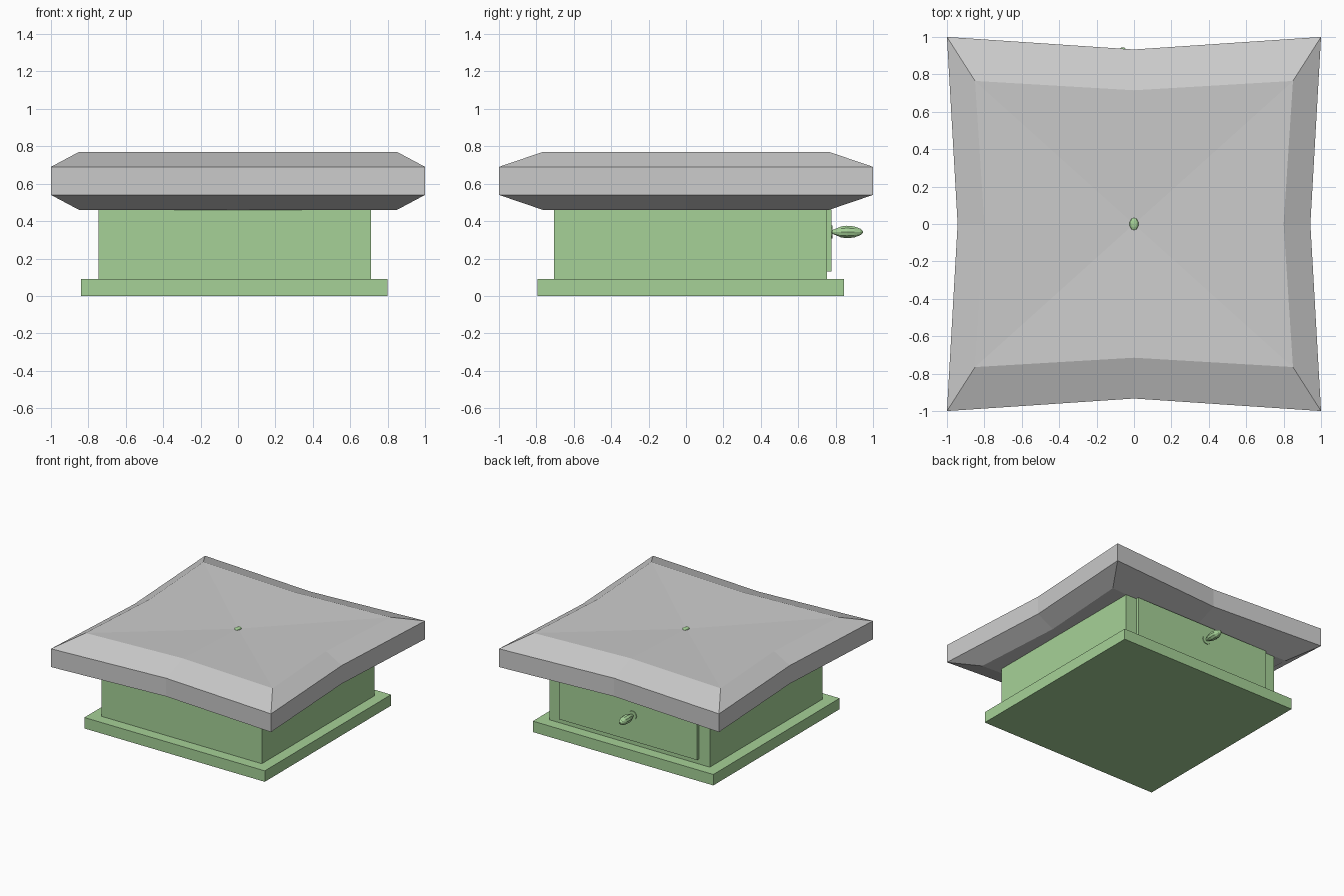
import bpy, bmesh, math
from mathutils import Matrix

if "Cube" in bpy.data.objects:
    bpy.data.objects.remove(bpy.data.objects["Cube"])

green = bpy.data.materials.new("green_wood")
green.diffuse_color = (0.38, 0.64, 0.31, 1)
green.use_nodes = True
green.node_tree.nodes["Principled BSDF"].inputs["Base Color"].default_value = green.diffuse_color


def finish(name, bm, mat=None):
    bmesh.ops.recalc_face_normals(bm, faces=bm.faces)
    me = bpy.data.meshes.new(name)
    bm.to_mesh(me)
    bm.free()
    ob = bpy.data.objects.new(name, me)
    bpy.context.collection.objects.link(ob)
    if mat:
        me.materials.append(mat)
    return ob


def box(name, x, y, z):
    bm = bmesh.new()
    size = [b - a for a, b in (x, y, z)]
    mid = [(a + b) / 2 for a, b in (x, y, z)]
    bmesh.ops.create_cube(bm, size=1, matrix=Matrix.Translation(mid) @ Matrix.Diagonal((*size, 1)))
    return finish(name, bm, green)


def lathe(name, profile, x, z, sides=10):
    # profile of (radius, y), spun around the y direction
    bm = bmesh.new()
    rings = [[bm.verts.new((x + r * math.cos(i * math.tau / sides), y,
                            z + r * math.sin(i * math.tau / sides)))
              for i in range(sides)] for r, y in profile]
    for a, b in zip(rings, rings[1:]):
        for i in range(sides):
            j = (i + 1) % sides
            bm.faces.new((a[i], a[j], b[j], b[i]))
    bm.faces.new(rings[0])
    bm.faces.new(rings[-1])
    return finish(name, bm, green)


# Wooden base with drawer at the back
box("plinth", (-0.84, 0.80), (-0.795, 0.845), (0, 0.09))
box("cabinet", (-0.745, 0.71), (-0.705, 0.755), (0.09, 0.465))
box("drawer_front", (-0.645, 0.61), (0.75, 0.777), (0.13, 0.462))
lathe("knob_plate", [(0.037, 0.775), (0.037, 0.783)], -0.06, 0.342)
lathe("drawer_knob", [(0.010, 0.78), (0.018, 0.80), (0.031, 0.83), (0.035, 0.86),
                      (0.031, 0.90), (0.018, 0.933), (0.006, 0.945)], -0.06, 0.342)

# Cushion: star-like eight-point rings with pinched sides and a dimpled top
bm = bmesh.new()


def ring(cx, cy, mx, my, z):
    pts = [(cx, cy), (0, my), (-cx, cy), (-mx, 0), (-cx, -cy), (0, -my), (cx, -cy), (mx, 0)]
    return [bm.verts.new((px, py, z)) for px, py in pts]


inner, outer = (0.85, 0.765, 0.80, 0.715), (1, 1, 0.943, 0.933)
rings = [ring(*inner, 0.46), ring(*outer, 0.54), ring(*outer, 0.69), ring(*inner, 0.77)]
for a, b in zip(rings, rings[1:]):
    for i in range(8):
        j = (i + 1) % 8
        bm.faces.new((a[i], a[j], b[j], b[i]))
centre = bm.verts.new((0, 0, 0.74))
for i in range(8):
    bm.faces.new((rings[3][i], rings[3][(i + 1) % 8], centre))
bm.faces.new(rings[0])
finish("cushion", bm)

# Button in the middle of the cushion
bm = bmesh.new()
bmesh.ops.create_uvsphere(bm, u_segments=10, v_segments=6, radius=1,
                          matrix=Matrix.Translation((0, 0, 0.738)) @ Matrix.Diagonal((0.026, 0.036, 0.014, 1)))
finish("cushion_button", bm, green)
